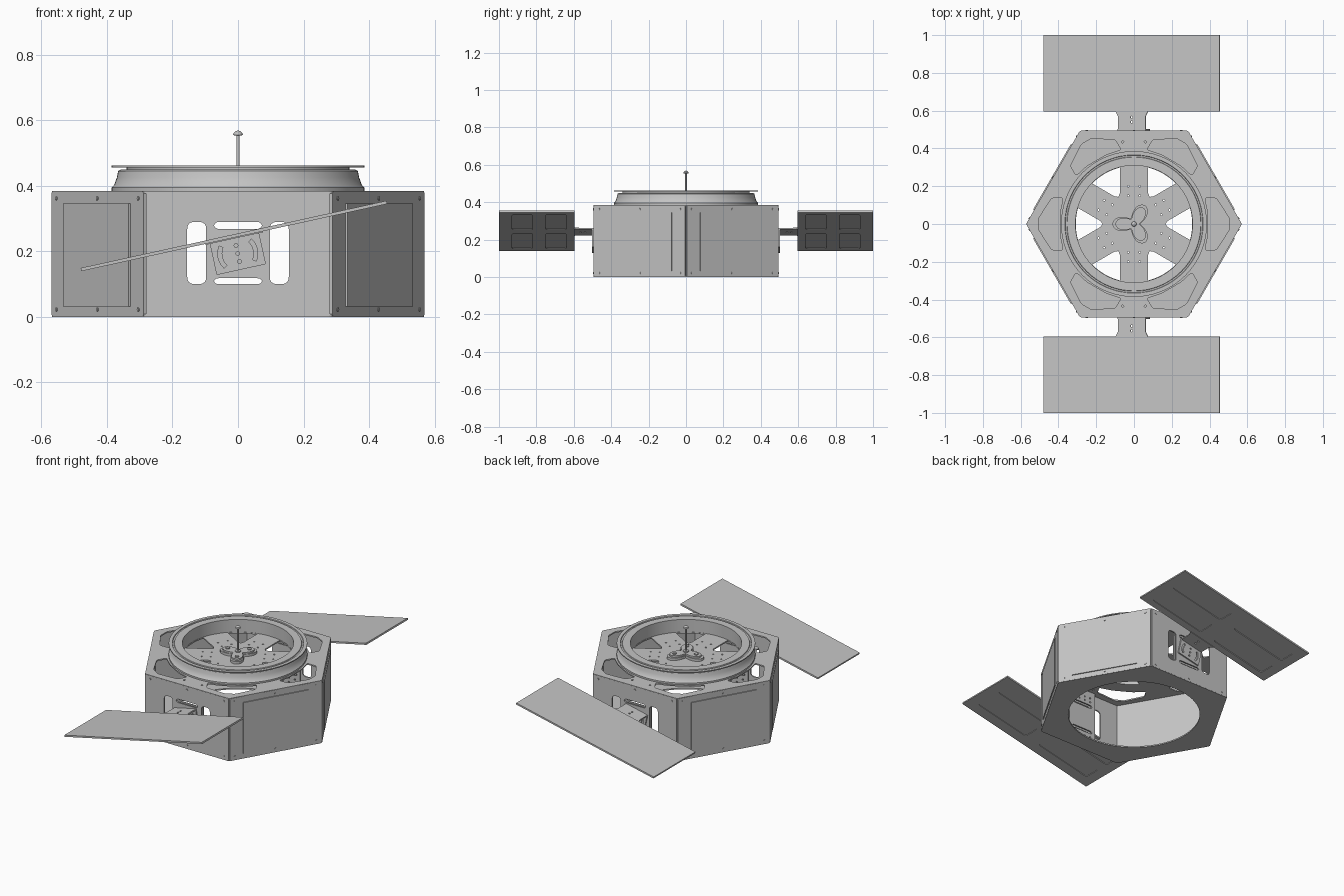
import bpy, bmesh
from math import sin, cos, pi, radians, asin
from mathutils import Matrix, Vector

if "Cube" in bpy.data.objects:
    bpy.data.objects.remove(bpy.data.objects["Cube"])

GREY = (0.55, 0.55, 0.55, 1)
metal = bpy.data.materials.new("satin_grey_metal")
metal.use_nodes = True
metal.diffuse_color = GREY
metal.node_tree.nodes["Principled BSDF"].inputs["Base Color"].default_value = GREY

APOTHEM, HEX_R, HEIGHT, SKIN = 0.495, 0.571, 0.385, 0.008
SIXTHS = [radians(60 * i) for i in range(6)]


# ---- profile helpers -------------------------------------------------------
def circle(x, y, r, n=8):
    return [(x + r * cos(2 * pi * i / n), y + r * sin(2 * pi * i / n)) for i in range(n)]


def arc(r, a0, a1, n=10):
    return [(r * cos(a0 + (a1 - a0) * i / n), r * sin(a0 + (a1 - a0) * i / n)) for i in range(n + 1)]


def rounded(points, r, n=4):
    """Round every corner of a polygon with a small quadratic curve."""
    out = []
    for i, p in enumerate(points):
        p = Vector(p)
        prev, nxt = Vector(points[i - 1]), Vector(points[(i + 1) % len(points)])
        a = p + (prev - p).normalized() * r
        b = p + (nxt - p).normalized() * r
        for k in range(n + 1):
            t = k / n
            out.append(tuple(a * (1 - t) ** 2 + p * 2 * t * (1 - t) + b * t * t))
    return out


def box(x0, x1, y0, y1, r=0.0):
    pts = [(x0, y0), (x1, y0), (x1, y1), (x0, y1)]
    return rounded(pts, r) if r else pts


def turn(loop, a):
    return [(x * cos(a) - y * sin(a), x * sin(a) + y * cos(a)) for x, y in loop]


def finish(name, mesh, matrix=None):
    if matrix is not None:
        mesh.transform(matrix)
    mesh.materials.clear()
    mesh.materials.append(metal)
    obj = bpy.data.objects.new(name, mesh)
    bpy.context.collection.objects.link(obj)
    return obj


def plate(name, loops, z0, z1, matrix=None):
    """Flat sheet from an outline plus hole loops, between two heights."""
    curve = bpy.data.curves.new(name + "_outline", 'CURVE')
    curve.dimensions, curve.fill_mode = '2D', 'BOTH'
    curve.extrude = (z1 - z0) / 2
    for loop in loops:
        s = curve.splines.new('POLY')
        s.points.add(len(loop) - 1)
        for pt, (x, y) in zip(s.points, loop):
            pt.co = (x, y, 0, 1)
        s.use_cyclic_u = True
    tmp = bpy.data.objects.new(name + "_tmp", curve)
    bpy.context.collection.objects.link(tmp)
    graph = bpy.context.evaluated_depsgraph_get()
    mesh = bpy.data.meshes.new_from_object(tmp.evaluated_get(graph))
    bpy.data.objects.remove(tmp)
    mesh.transform(Matrix.Translation((0, 0, (z0 + z1) / 2)))
    mesh.shade_flat()
    return finish(name, mesh, matrix)


def lathe(name, profile, n=64, closed=False):
    bm = bmesh.new()
    rings = [[bm.verts.new((r * cos(2 * pi * i / n), r * sin(2 * pi * i / n), z))
              for i in range(n)] for r, z in profile]
    for a, b in list(zip(rings, rings[1:])) + ([(rings[-1], rings[0])] if closed else []):
        for i in range(n):
            j = (i + 1) % n
            bm.faces.new((a[i], a[j], b[j], b[i]))
    if not closed:
        bm.faces.new(rings[0])
        bm.faces.new(rings[-1])
    bmesh.ops.recalc_face_normals(bm, faces=bm.faces)
    mesh = bpy.data.meshes.new(name)
    bm.to_mesh(mesh)
    bm.free()
    obj = finish(name, mesh)
    bpy.ops.object.select_all(action='DESELECT')
    obj.select_set(True)
    bpy.context.view_layer.objects.active = obj
    bpy.ops.object.shade_smooth_by_angle(angle=radians(30))
    return obj


def wall_frame(a):
    """Local x along the wall, local y up, local z outward."""
    return Matrix(((-sin(a), 0, cos(a), 0), (cos(a), 0, sin(a), 0), (0, 1, 0, 0), (0, 0, 0, 1)))


# ---- hexagonal decks -------------------------------------------------------
hexagon = rounded(circle(0, 0, HEX_R, 6), 0.012)
plate("bottom_deck", [hexagon, circle(0, 0, 0.38, 64)], 0, SKIN)

half = pi / 6 - asin(0.075 / 0.308)
sector = arc(0.308, -half, half) + [(0.178, 0.016), (0.166, 0), (0.178, -0.016)]
pocket = rounded([(0.505, -0.03), (0.505, 0.03), (0.435, 0.137), (0.375, 0.137),
                  (0.392, 0.06), (0.392, -0.06), (0.375, -0.137), (0.435, -0.137)], 0.012)
holes = []
for a in SIXTHS:
    holes += [turn(sector, a), turn(pocket, a)]
    for s in (-0.03, 0.03):
        holes += [turn(circle(d, s, 0.005), a + pi / 6) for d in (0.15, 0.2)]
for side in (-1, 1):
    holes += [circle(x, side * 0.435, 0.006) for x in (-0.06, 0.06)]
plate("top_deck", [hexagon] + holes, HEIGHT - SKIN, HEIGHT)

# ---- side walls, cover panels and screws -----------------------------------
windows = [box(-0.155, -0.097, 0.1, 0.29, 0.022), box(0.097, 0.155, 0.1, 0.29, 0.022),
           box(-0.074, 0.074, 0.268, 0.29, 0.018), box(-0.074, 0.074, 0.1, 0.118, 0.015)]
for i, a in enumerate(SIXTHS):
    frame = wall_frame(a + pi / 6)
    opening = i in (1, 4)
    outline = box(-0.281, 0.281, 0.003, HEIGHT - 0.003, 0.006)
    plate(f"side_wall_{i}", [outline] + (windows if opening else []),
          APOTHEM - SKIN, APOTHEM, frame)
    screws = [circle(x, z, 0.006) for x in (-0.25, 0, 0.25) for z in (0.022, 0.362)]
    plate(f"wall_screws_{i}", screws, APOTHEM, APOTHEM + 0.003, frame)
    if opening:
        dots = [circle(x, z, 0.005) for x in (-0.06, -0.02, 0.02, 0.06)
                for z in (0.05, 0.075, 0.31, 0.335)]
        plate(f"inner_support_{i}", [box(-0.095, 0.095, SKIN, HEIGHT - SKIN)] + windows[2:] + dots,
              APOTHEM - 0.03, APOTHEM - 0.022, frame)
    else:
        plate(f"cover_panel_{i}", [box(-0.2, 0.2, 0.032, 0.346)], APOTHEM, APOTHEM + 0.006, frame)

# ---- separation ring -------------------------------------------------------
lathe("separation_ring", [
    (0.31, 0.385), (0.386, 0.385), (0.386, 0.395), (0.378, 0.403), (0.37, 0.425), (0.366, 0.445),
    (0.358, 0.45), (0.34, 0.45), (0.34, 0.456), (0.386, 0.456), (0.386, 0.462),
    (0.366, 0.462), (0.364, 0.458), (0.356, 0.458), (0.354, 0.462), (0.31, 0.462)], 72, True)

# ---- antenna on a three-lobed mount ----------------------------------------
lobes = []
for k in range(48):
    t = 2 * pi * k / 48
    r = 0.075 + 0.04 * cos(3 * (t - pi / 3))
    lobes.append((r * cos(t), r * sin(t)))
plate("antenna_mount_base", [lobes], HEIGHT, 0.4)
plate("antenna_mount_cap", [[(x * 0.86, y * 0.86) for x, y in lobes]], 0.4, 0.41)
bolts = [turn(circle(0.07, 0, 0.012), pi / 3 + 2 * pi * k / 3) for k in range(3)]
plate("antenna_mount_bolts", bolts, 0.41, 0.416)
lathe("antenna_rod", [(0.016, 0.41), (0.016, 0.416), (0.005, 0.418), (0.005, 0.553),
                      (0.015, 0.555), (0.013, 0.562), (0.007, 0.567), (0.001, 0.569)], 16)

# ---- tilted wing panels with their brackets --------------------------------
tilt = Matrix.Translation((-0.0125, 0, 0.247)) @ Matrix.Rotation(radians(-12.4), 4, 'Y')
slot = arc(0.061, -0.6, 0.6) + arc(0.049, 0.6, -0.6)
slots = [[(x, y - 0.055) for x, y in turn(slot, a)] for a in (0, pi)]
for side, label in ((-1, "front"), (1, "back")):
    def flip(loop):
        return [(x, side * y) for x, y in loop]
    outline = flip(box(-0.478, 0.478, 0.595, 1.0))
    recesses = [flip(box(x, x + 0.37, y, y + 0.11, 0.02))
                for x in (-0.42, 0.05) for y in (0.64, 0.82)]
    plate(label + "_wing_skin", [outline], -0.001, 0.005, tilt)
    plate(label + "_wing_frame", [outline] + recesses, -0.005, -0.001, tilt)
    arm = [(-0.075, 0.495), (0.075, 0.495), (0.075, 0.57), (0.09, 0.6), (-0.09, 0.6), (-0.075, 0.57)]
    plate(label + "_bracket_arm", [flip(arm)] + [circle(0, side * y, 0.006) for y in (0.54, 0.565)],
          -0.008, 0, tilt)
    pins = [circle(0, y, 0.006) for y in (-0.03, -0.055, -0.08)]
    plate(label + "_bracket_plate", [box(-0.077, 0.077, -0.105, 0, 0.004)] + slots + pins,
          APOTHEM, APOTHEM + 0.008, tilt @ wall_frame(side * pi / 2))
